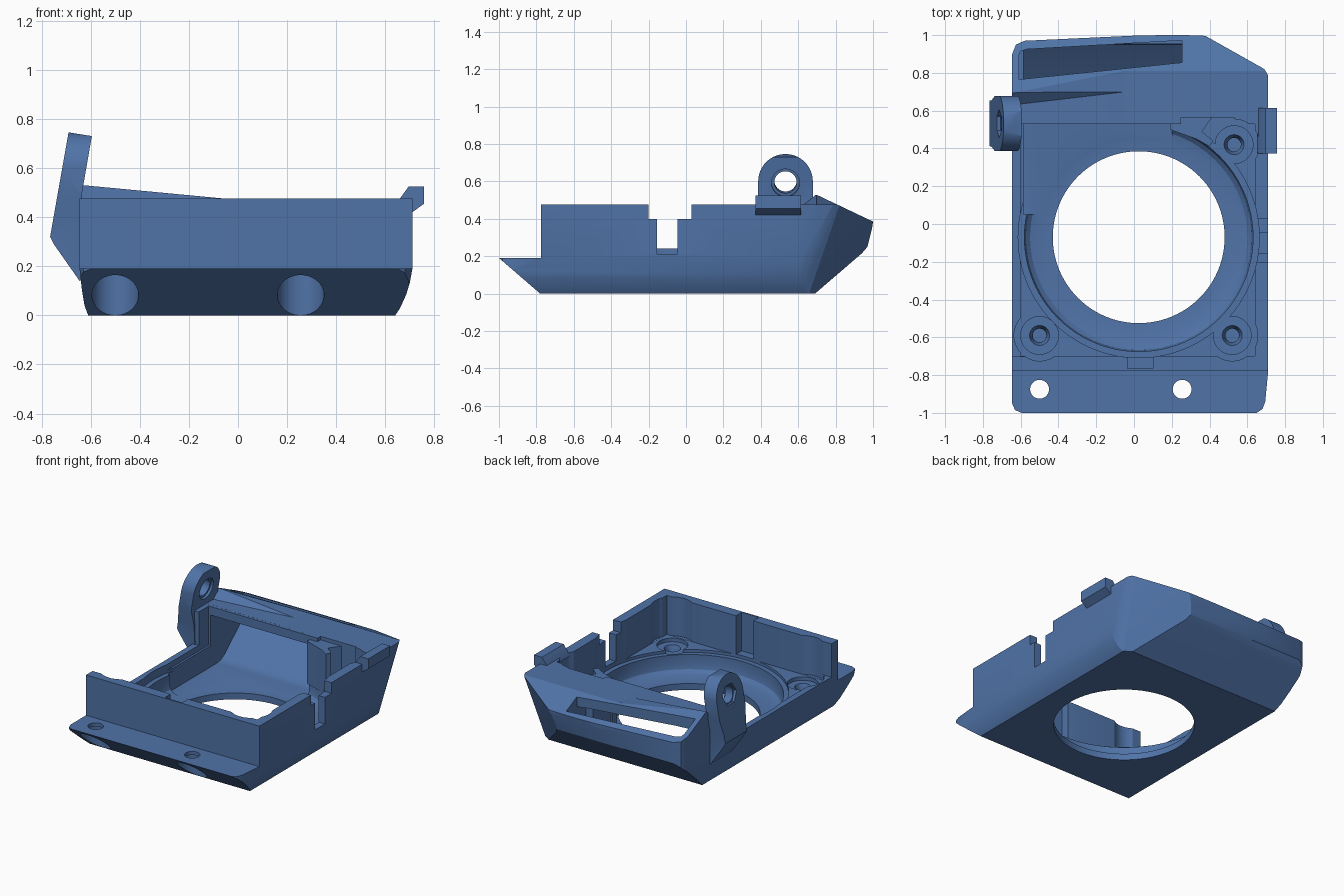
import bpy, bmesh, math
from mathutils import Matrix

if "Cube" in bpy.data.objects:
    bpy.data.objects.remove(bpy.data.objects["Cube"])

blue = bpy.data.materials.new("steel blue")
blue.diffuse_color = (0.08, 0.172, 0.39, 1)
blue.use_nodes = True
blue.node_tree.nodes["Principled BSDF"].inputs["Base Color"].default_value = blue.diffuse_color


def make(name, bm):
    bmesh.ops.recalc_face_normals(bm, faces=bm.faces[:])
    me = bpy.data.meshes.new(name)
    bm.to_mesh(me)
    bm.free()
    me.materials.append(blue)
    ob = bpy.data.objects.new(name, me)
    bpy.context.collection.objects.link(ob)
    return ob


def prism(name, pts, a, b, axis):
    """Extrude a 2D outline from a to b along an axis."""
    place = {'X': lambda p, t: (t, p[0], p[1]),
             'Y': lambda p, t: (p[0], t, p[1]),
             'Z': lambda p, t: (p[0], p[1], t)}[axis]
    bm = bmesh.new()
    lo = [bm.verts.new(place(p, a)) for p in pts]
    hi = [bm.verts.new(place(p, b)) for p in pts]
    bm.faces.new(lo)
    bm.faces.new(hi)
    n = len(pts)
    for i in range(n):
        j = (i + 1) % n
        bm.faces.new((lo[i], lo[j], hi[j], hi[i]))
    return make(name, bm)


def box(x0, x1, y0, y1, z0, z1):
    return prism("cutter", [(x0, y0), (x1, y0), (x1, y1), (x0, y1)], z0, z1, 'Z')


def circle(cx, cy, r, n=48, start=0.0, sweep=2 * math.pi):
    return [(cx + r * math.cos(start + sweep * i / n),
             cy + r * math.sin(start + sweep * i / n)) for i in range(n)]


def drum(x, y, r, z0, z1, n=48):
    return prism("cutter", circle(x, y, r, n), z0, z1, 'Z')


def lathe(cx, cy, rings, n=96):
    """Stack of (radius, height) rings closed at both ends."""
    bm = bmesh.new()
    loops = [[bm.verts.new((x, y, z)) for x, y in circle(cx, cy, r, n)] for r, z in rings]
    bm.faces.new(loops[0])
    bm.faces.new(loops[-1])
    for a, b in zip(loops, loops[1:]):
        for i in range(n):
            j = (i + 1) % n
            bm.faces.new((a[i], a[j], b[j], b[i]))
    return make("cutter", bm)


def combine(ob, tool, op='DIFFERENCE'):
    m = ob.modifiers.new("bool", 'BOOLEAN')
    m.operation, m.object, m.solver = op, tool, 'EXACT'
    dg = bpy.context.evaluated_depsgraph_get()
    me = bpy.data.meshes.new_from_object(ob.evaluated_get(dg))
    ob.modifiers.clear()
    ob.data = me
    bpy.data.objects.remove(tool)


def shave(ob, degrees, low, high):
    """Cut off everything beyond a leaning plane, given its distance at z .05 and z .45."""
    k = (high - low) / .4
    d = lambda z: low + k * (z - .05)
    tool = prism("cutter", [(d(-.1), -.1), (d(.7), .7), (3, .7), (3, -.1)], -3, 3, 'X')
    tool.data.transform(Matrix.Rotation(math.radians(degrees - 90), 4, 'Z'))
    combine(ob, tool)


# Housing: side, front and top outlines intersected
housing = prism("housing", [
    (-1, .19), (-.775, .19), (-.775, .475), (.55, .475), (.55, .53), (.695, .53), (1.0, .385),
    (.995, .35), (.97, .25), (.94, .215), (.69, 0), (-.78, 0)], -.9, .9, 'X')
combine(housing, prism("cutter", [
    (-.61, 0), (-.625, .04), (-.635, .1), (-.645, .19), (-.645, .528), (-.61, .528),
    (-.05, .475), (-.05, .4751), (.71, .4751), (.71, .19), (.7, .135), (.685, .085),
    (.66, .03), (.64, 0)], -1.2, 1.2, 'Y'), 'INTERSECT')
combine(housing, prism("cutter", [
    (-.645, -.95), (-.63, -.985), (-.595, -1), (.65, -1), (.68, -.98), (.695, -.94),
    (.711, -.77), (.711, .78), (.7, .81), (.66, .845), (.46, .97), (.42, .988),
    (.36, .998), (.2, 1.001), (0, .997), (-.58, .97), (-.625, .95), (-.645, .9)],
    -.1, .7, 'Z'), 'INTERSECT')

# Tapered step in front of the raised rear corner
step = prism("cutter", [(0, .4755), (.065, .53), (.13, .585), (-.5, .585), (-.5, .4755)], -.3, 1.6, 'X')
step.data.transform(Matrix.Translation((-.645, .63, 0)) @ Matrix.Rotation(math.atan2(.07, .6), 4, 'Z'))
combine(housing, step)

# Leaning, softened chamfer on the rear right corner
shave(housing, 56, .92, 1.059)
shave(housing, 28, .886, .989)
shave(housing, 14, .81, .884)

# Main opening, round well and lens hole
CX, CY, FLOOR = .025, -.07, .2
bosses = [(-.5, -.59), (.52, -.59), (.53, .42)]
combine(housing, box(-.6, .64, -.7, .53, FLOOR, .7))
combine(housing, box(.25, .53, .45, .565, FLOOR, .7))
well = lathe(CX, CY, [(.455, -.1), (.455, .045), (.53, .048), (.575, .06), (.597, .08),
                      (.605, .11), (.605, .18), (.638, .18), (.638, .7)])
combine(well, box(-1, 1, .529, 1, .414, 1))
combine(housing, well)

# Hollow under the rear roof, with a slot through the sloping back
combine(housing, prism("cutter", [
    (.05, .049), (.6, .049), (.64, .055), (.68, .075), (.95, .305), (.955, .33),
    (.94, .36), (.78, .415), (.05, .415)], -.585, .2, 'X'))
combine(housing, prism("cutter", [
    (.75, .14), (.95, .306), (.955, .33), (.94, .36), (.78, .41), (.75, .41)], .1, .255, 'X'))
combine(housing, prism("cutter", [
    (-.61, .765), (.255, .855), (.255, .972), (-.57, .925), (-.6, .915), (-.61, .89)],
    .325, .7, 'Z'))

# Screw seats scalloped into the walls
for x, y in bosses:
    combine(housing, drum(x, y, .135, FLOOR + .001, .7))
    combine(housing, drum(x, y, .1, FLOOR - .025, FLOOR + .05))
    combine(housing, lathe(x, y, [(.036, .06), (.036, .13), (.053, FLOOR - .025), (.053, FLOOR + .05)], 32))

# Wall notches: front groove, right cable notch, low left wall
combine(housing, box(-.035, .1, -.765, -.66, FLOOR + .002, .7))
combine(housing, box(.58, .85, -.2, .03, .4, .7))
combine(housing, box(.58, .85, -.155, -.045, .212, .7))
combine(housing, box(-.9, -.5, -.702, .42, .24, .7))

# Front ledge holes with counterbores from below
for x in (-.5, .255):
    combine(housing, drum(x, -.875, .05, -.1, .3, 32))
    combine(housing, drum(x, -.875, .095, -.1, .165))

# Post beside the rear screw seat
post = prism("corner_post", [
    (.19, .5), (.19, .55), (.27, .575), (.42, .575), (.36, .49), (.42, .44), (.4, .41), (.33, .45)],
    .15, .45, 'Z')

# Hinge lug: leaning profile trimmed to a rounded outline, then bored
lug = prism("hinge_lug", [
    (-.69, .745), (-.595, .73), (-.635, .5), (-.625, .15), (-.645, .14), (-.75, .29),
    (-.765, .32)], .3, .8, 'Y')
arc = circle(.532, .6, .146, 33, 0, math.pi * 33 / 32)
combine(lug, prism("cutter", arc + [(.386, .48), (.41, .38), (.42, .1), (.65, .1), (.655, .38), (.678, .48)],
                   -1, 0, 'X'), 'INTERSECT')


def bore(r, n, a, b):
    tool = prism("cutter", circle(0, 0, r, n), a, b, 'X')
    tool.data.transform(Matrix.Translation((-.665, .532, .6)) @ Matrix.Rotation(math.radians(10), 4, 'Y'))
    return tool


combine(lug, bore(.06, 32, -.3, .3))
combine(lug, bore(.075, 32, .03, .3))
combine(lug, bore(.075, 6, -.3, -.03))

# Latch clip on the right rim
clip = prism("latch_clip", [
    (.65, .45), (.655, .47), (.695, .525), (.758, .525), (.758, .455), (.71, .42), (.69, .42)],
    .372, .615, 'Y')

# Smooth curved walls, keep the edges crisp
for ob in (housing, post, lug, clip):
    bpy.ops.object.select_all(action='DESELECT')
    ob.select_set(True)
    bpy.context.view_layer.objects.active = ob
    bpy.ops.object.shade_smooth_by_angle(angle=math.radians(25))
